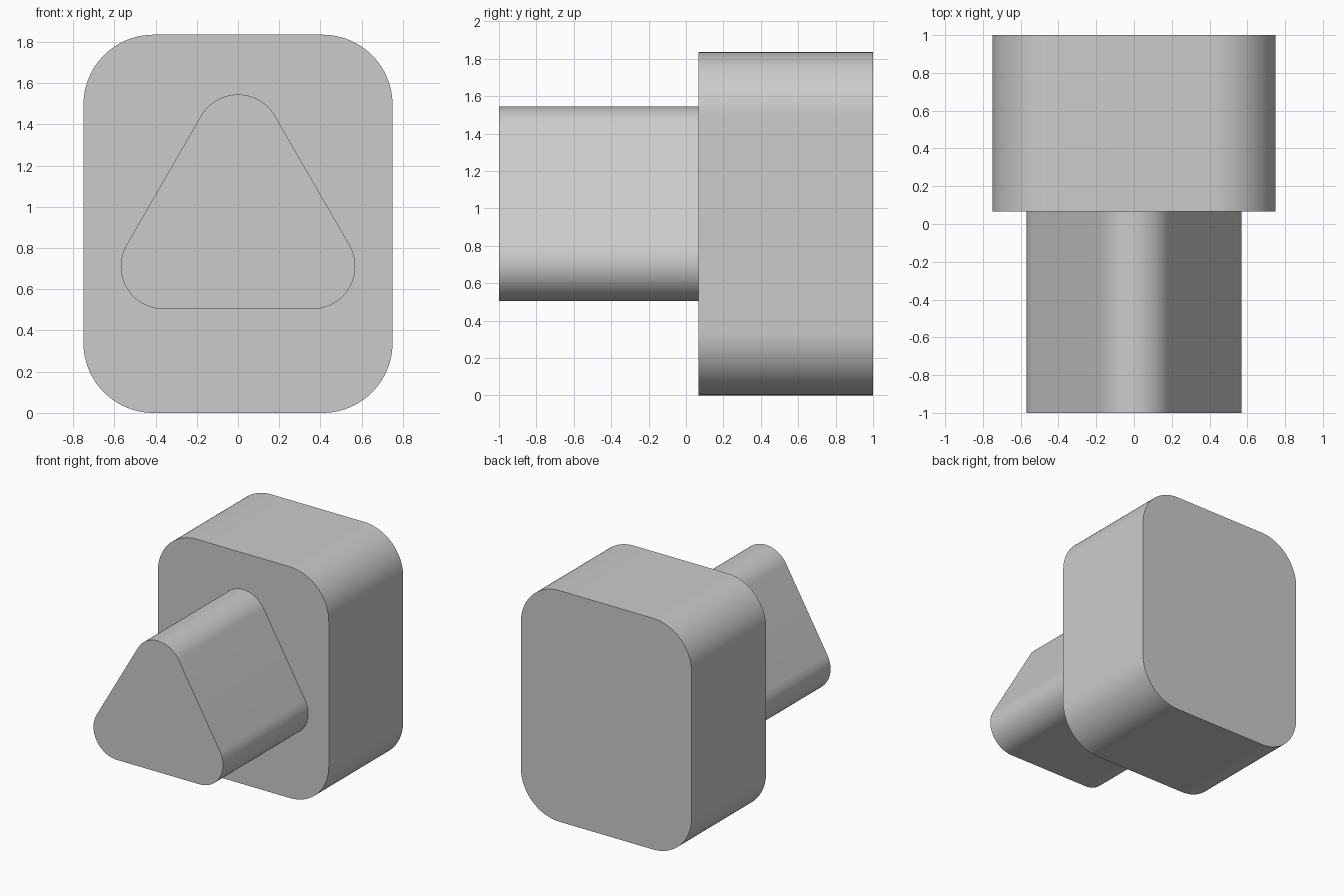
import bpy
import bmesh
from math import sin, cos, radians

cube = bpy.data.objects.get("Cube")
if cube:
    bpy.data.objects.remove(cube, do_unlink=True)

grey = bpy.data.materials.new("plain grey")
grey.use_nodes = True
colour = (0.6, 0.6, 0.6, 1)
grey.diffuse_color = colour
grey.node_tree.nodes["Principled BSDF"].inputs["Base Color"].default_value = colour


def rounded_prism(name, corners, radius, y_front, y_back, steps=24):
    """Extrude a rounded polygon along y; corners are arc centres (x, z), anticlockwise,
    the first being the lower left one."""
    bm = bmesh.new()
    sweep = 360 / len(corners)
    start = 270 - sweep
    ring = []
    for i, (x, z) in enumerate(corners):
        for s in range(steps + 1):
            a = radians(start + sweep * (i + s / steps))
            ring.append(bm.verts.new((x + radius * cos(a), y_front, z + radius * sin(a))))
    front = bm.faces.new(ring)
    back = bmesh.ops.extrude_face_region(bm, geom=[front], use_keep_orig=True)["geom"]
    moved = [v for v in back if isinstance(v, bmesh.types.BMVert)]
    bmesh.ops.translate(bm, verts=moved, vec=(0, y_back - y_front, 0))
    bmesh.ops.recalc_face_normals(bm, faces=bm.faces)
    mesh = bpy.data.meshes.new(name)
    bm.to_mesh(mesh)
    bm.free()
    mesh.materials.append(grey)
    obj = bpy.data.objects.new(name, mesh)
    bpy.context.collection.objects.link(obj)
    bpy.ops.object.select_all(action='DESELECT')
    obj.select_set(True)
    bpy.context.view_layer.objects.active = obj
    bpy.ops.object.shade_smooth_by_angle(angle=radians(30))
    return obj


# Large rounded block at the back
width, height, r = 1.5, 1.835, 0.34
x, low, high = width / 2 - r, r, height - r
rounded_prism("rear_block", [(-x, low), (x, low), (x, high), (-x, high)], r, 0.067, 1)

# Rounded triangular bar projecting from the front
half, r, base = 0.362, 0.207, 0.504
low = base + r
rounded_prism("triangular_bar", [(-half, low), (half, low), (0, low + half * 3 ** 0.5)],
              r, -1, 0.067)
